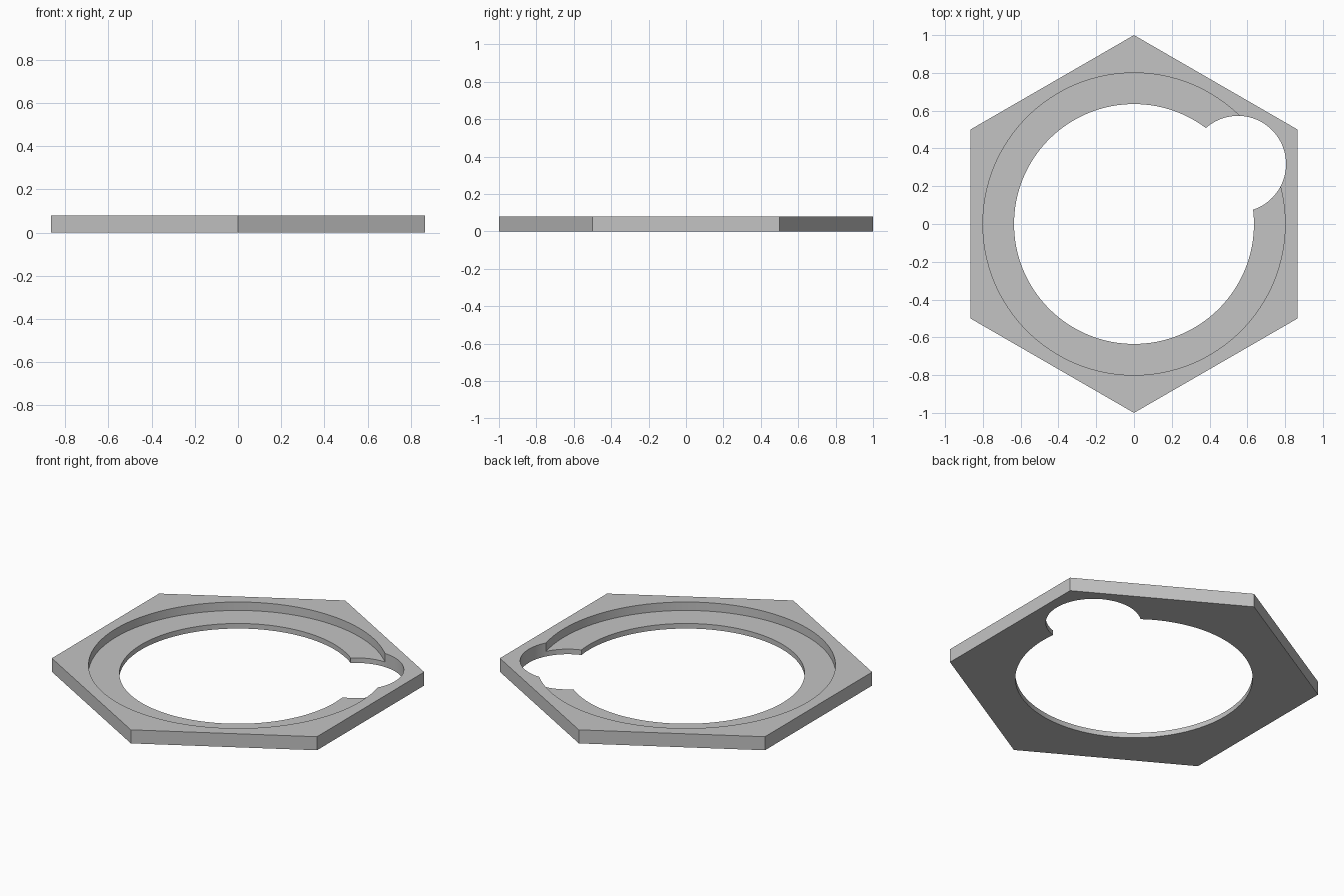
import bpy
from math import radians, cos, sin

default = bpy.data.objects.get("Cube")
if default:
    bpy.data.objects.remove(default, do_unlink=True)

HEIGHT = 0.08
LEDGE_Z = 0.03
HOLE_R = 0.635
BORE_R = 0.8
NOTCH_R = 0.255

grey = bpy.data.materials.new("light grey")
grey.use_nodes = True
colour = (0.55, 0.55, 0.55, 1)
grey.diffuse_color = colour
for node in grey.node_tree.nodes:
    if node.type == 'BSDF_PRINCIPLED':
        node.inputs["Base Color"].default_value = colour


def prism(name, radius, z0, z1, sides, x=0, y=0, turn=0):
    """Upright prism spanning z0 to z1."""
    bpy.ops.mesh.primitive_cylinder_add(
        vertices=sides, radius=radius, depth=z1 - z0,
        location=(x, y, (z0 + z1) / 2), rotation=(0, 0, turn))
    obj = bpy.context.object
    obj.name = name
    obj.data.materials.append(grey)
    return obj


# Hexagonal plate with corners at the front and back
plate = prism("hexagonal_ring", 1, 0, HEIGHT, 6)

# Stepped round opening and the side notch that cuts through it
angle = radians(30)
cutters = [
    prism("recess_cutter", BORE_R, LEDGE_Z, 0.2, 128),
    prism("hole_cutter", HOLE_R, -0.1, 0.25, 128),
    prism("notch_cutter", NOTCH_R, -0.15, 0.3, 96,
          HOLE_R * cos(angle), HOLE_R * sin(angle), radians(1)),
]

bpy.ops.object.select_all(action='DESELECT')
plate.select_set(True)
bpy.context.view_layer.objects.active = plate
for cutter in cutters:
    mod = plate.modifiers.new(cutter.name, 'BOOLEAN')
    mod.operation = 'DIFFERENCE'
    mod.solver = 'EXACT'
    mod.object = cutter
    bpy.ops.object.modifier_apply(modifier=mod.name)
for cutter in cutters:
    bpy.data.objects.remove(cutter, do_unlink=True)

# Smooth round walls, crisp rims
bpy.ops.object.shade_smooth_by_angle(angle=radians(30))
